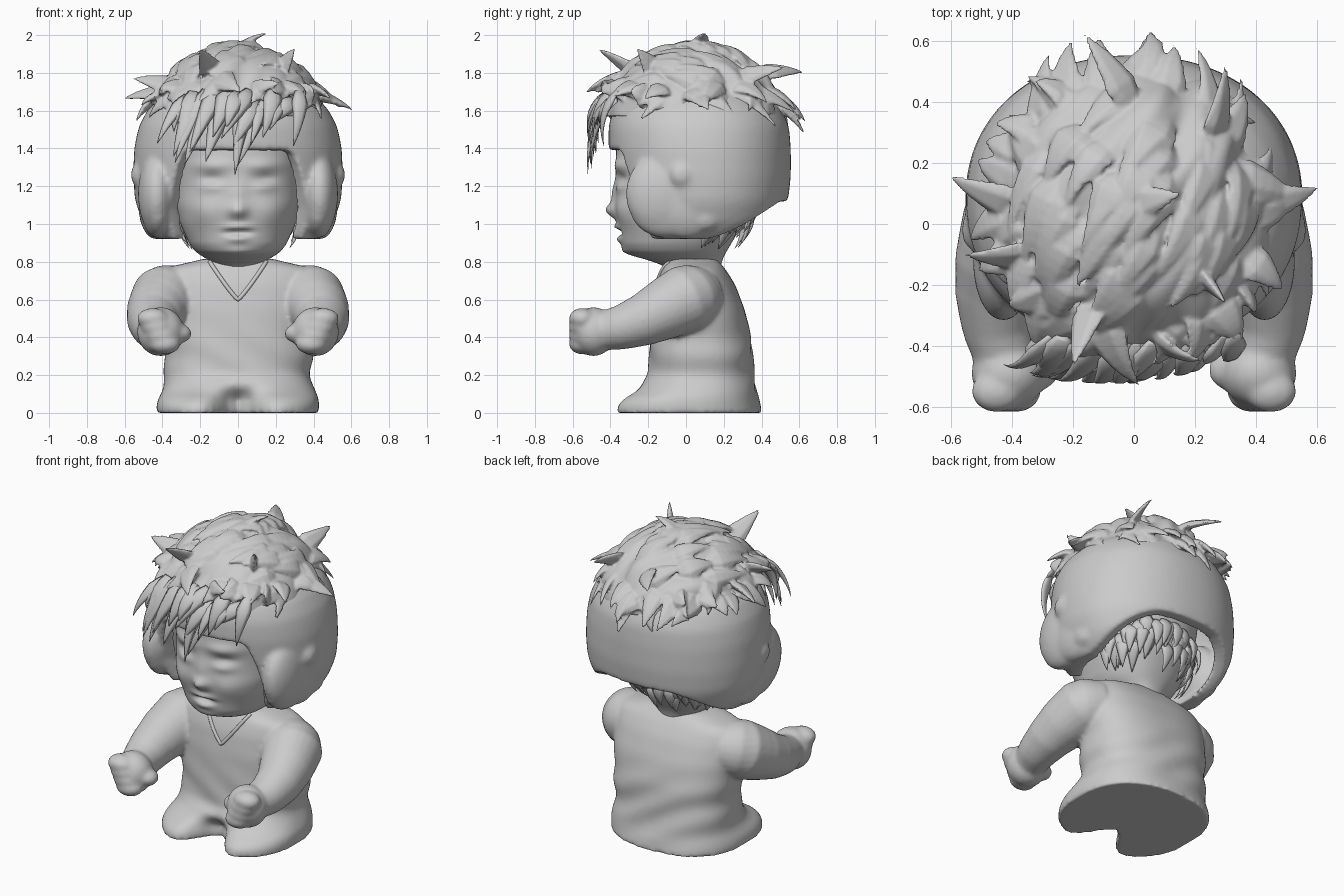
import bpy, bmesh, math, random
from mathutils import Vector, noise

random.seed(23)
cube = bpy.data.objects.get("Cube")
if cube:
    bpy.data.objects.remove(cube, do_unlink=True)

clay = bpy.data.materials.new("light_grey")
clay.use_nodes = True
GREY = (0.6, 0.6, 0.6, 1)
clay.diffuse_color = GREY
clay.node_tree.nodes["Principled BSDF"].inputs["Base Color"].default_value = GREY


# ---------- helpers ----------
def add_grid(bm, point, cols, rows, hollow=False):
    """Tube of quads from point(u, v), capped, or joined end to end if hollow."""
    rings = [[bm.verts.new(point(j / cols, k / rows)) for j in range(cols)]
             for k in range(rows + 1)]
    pairs = list(zip(rings, rings[1:]))
    if hollow:
        pairs.append((rings[-1], rings[0]))
    else:
        bm.faces.new(rings[0][::-1])
        bm.faces.new(rings[-1])
    for low, high in pairs:
        for j in range(cols):
            n = (j + 1) % cols
            bm.faces.new((low[j], low[n], high[n], high[j]))


def finish(name, bm):
    bmesh.ops.recalc_face_normals(bm, faces=bm.faces)
    mesh = bpy.data.meshes.new(name)
    bm.to_mesh(mesh)
    bm.free()
    mesh.materials.append(clay)
    mesh.shade_smooth()
    obj = bpy.data.objects.new(name, mesh)
    bpy.context.collection.objects.link(obj)
    return obj


def blend(obj, voxel, passes):
    """Fuse overlapping pieces into one soft skin."""
    remesh = obj.modifiers.new("fuse", "REMESH")
    remesh.mode, remesh.voxel_size, remesh.use_smooth_shade = "VOXEL", voxel, True
    soften = obj.modifiers.new("soften", "SMOOTH")
    soften.factor, soften.iterations = .5, passes


def linear(rows, z):
    z = min(max(z, rows[0][0]), rows[-1][0])
    for a, b in zip(rows, rows[1:]):
        if z <= b[0]:
            t = (z - a[0]) / (b[0] - a[0])
            return [p + (q - p) * t for p, q in zip(a[1:], b[1:])]


def section(rows, z, h=0.02):
    """Softened half width, front y and back y at a height."""
    return [sum(s) / 3 for s in zip(*(linear(rows, z + d) for d in (-h, 0, h)))]


def oval(sec, z, angle, power=2):
    """Point on a superellipse; angle zero is the front."""
    rx, front, back = sec
    s, c = math.sin(angle), math.cos(angle)
    x = rx * math.copysign(abs(s) ** (2 / power), s)
    y = (front + back) / 2 - (back - front) / 2 * math.copysign(abs(c) ** (2 / power), c)
    return Vector((x, y, z))


def bump(d, w):
    return math.exp(-(d / w) ** 2)


def smooth(a, b, x):
    t = min(max((x - a) / (b - a), 0), 1)
    return t * t * (3 - 2 * t)


def ball(bm, centre, radii):
    made = bmesh.ops.create_uvsphere(bm, u_segments=24, v_segments=16, radius=1)["verts"]
    bmesh.ops.scale(bm, vec=radii, verts=made)
    bmesh.ops.translate(bm, vec=centre, verts=made)


def tube(bm, path):
    """Round limb through (x, y, z, radius) stations."""
    def point(u, v):
        i = min(int(v * (len(path) - 1)), len(path) - 2)
        t = v * (len(path) - 1) - i
        a, b = Vector(path[i]), Vector(path[i + 1])
        p = a.lerp(b, t)
        along = (Vector(path[min(i + 2, len(path) - 1)][:3]) - Vector(path[max(i - 1, 0)][:3])).normalized()
        side = along.cross(Vector((0, 0, 1))).normalized()
        up = side.cross(along)
        ang = u * math.tau
        return p.xyz + (side * math.cos(ang) + up * math.sin(ang)) * p.w
    add_grid(bm, point, 24, 24)


def lock(bm, root, tip, width, out, lift=0.05):
    """Flattened curved hair lock with a slim root and a sharp tip."""
    root, tip, out = Vector(root), Vector(tip), Vector(out).normalized()
    mid = (root + tip) / 2 + out * lift
    side = (tip - root).cross(out).normalized()
    flat = side.cross(tip - root).normalized()

    def point(u, v):
        p = root.lerp(mid, v).lerp(mid.lerp(tip, v), v)
        w = width * min(1, .4 + 2.4 * v) * (1 - v) ** .9 * 1.3 + .002
        ang = u * math.tau
        return p + side * math.cos(ang) * w + flat * math.sin(ang) * w * .4
    add_grid(bm, point, 6, 8)


# ---------- body: torso, sleeves, forearms and fists blended together ----------
TORSO = [(0, .43, -.41, .4), (.06, .43, -.4, .39), (.13, .4, -.26, .37), (.2, .385, -.2, .36),
         (.4, .4, -.19, .345), (.55, .42, -.18, .31), (.68, .42, -.16, .26), (.76, .41, -.13, .21),
         (.795, .3, -.11, .18), (.815, .13, -.09, .16)]
ARM = [(.22, .07, .61, .1), (.33, .05, .62, .165), (.39, 0, .605, .18), (.425, -.1, .555, .165),
       (.45, -.22, .495, .14), (.45, -.33, .455, .12), (.425, -.43, .435, .105), (.4, -.5, .43, .09)]


def torso_point(u, v):
    z = v * .815
    p = oval(section(TORSO, z), z, u * math.tau, 2.4)
    if p.y < 0:  # gap between the two lap lobes
        p.y += .24 * bump(p.x, .12) * (1 - smooth(.06, .17, z)) * -p.y / .4
    fold = math.sin(30 * z + 9 * p.x + 2 * math.sin(6 * p.x)) * bump(z - .25, .2)
    k = 1 + .02 * fold
    return Vector((p.x * k, p.y * k, z))


bm = bmesh.new()
add_grid(bm, torso_point, 72, 60)
for side in (-1, 1):
    tube(bm, [(side * x, y, z, r) for x, y, z, r in ARM])
    ball(bm, (side * .41, -.49, .43), (.125, .115, .13))
    for i in range(4):
        ball(bm, (side * (.45 - .02 * i), -.55, .5 - .045 * i), (.085, .07, .055))
    ball(bm, (side * .31, -.48, .42), (.065, .065, .05))
blend(finish("shirt_arms_and_fists", bm), .012, 8)

# ---------- V-shaped collar ----------
curve = bpy.data.curves.new("collar", "CURVE")
curve.dimensions, curve.bevel_depth, curve.bevel_resolution = "3D", .011, 2
spline = curve.splines.new("POLY")
spline.points.add(32)
for i, pt in enumerate(spline.points):
    s = i / 16 - 1
    z = .6 + .2 * abs(s) ** 1.15
    x = .15 * s
    rx, front, back = section(TORSO, z)
    y = (front + back) / 2 - (back - front) / 2 * (1 - abs(x / rx) ** 2.4) ** (1 / 2.4)
    pt.co = (x, y, z, 1)
curve.materials.append(clay)
bpy.context.collection.objects.link(bpy.data.objects.new("collar", curve))

# ---------- head with sculpted face ----------
HEAD = [(.72, .12, -.08, .17), (.8, .13, -.14, .19), (.83, .2, -.3, .2), (.88, .25, -.34, .23),
        (1, .305, -.36, .3), (1.1, .33, -.375, .34), (1.2, .335, -.37, .37), (1.4, .35, -.37, .4),
        (1.55, .34, -.33, .4), (1.68, .2, -.2, .25)]
FEATURES = [(0, 1.07, .045, .04, .05), (0, 1.16, .04, .07, .02), (.14, 1.24, .06, .03, -.018),
            (.14, 1.195, .06, .03, .014), (.18, 1.06, .09, .07, .02), (0, .985, .06, .018, .022),
            (0, .955, .06, .014, -.035), (0, .92, .05, .02, .02), (0, .85, .07, .03, .015),
            (.14, 1.31, .1, .035, .02)]


def head_point(u, v):
    z = .72 + .96 * v
    p = oval(section(HEAD, z), z, u * math.tau, 2.25)
    if p.y < 0:
        for fx, fz, wx, wz, push in FEATURES:
            p.y -= push * bump(abs(p.x) - fx, wx) * bump(z - fz, wz)
    return p


bm = bmesh.new()
add_grid(bm, head_point, 96, 80)
finish("head", bm)

# ---------- open-faced helmet with padded ear flaps ----------
HELMET = [(.9, .42, -.3, .42), (1, .5, -.34, .5), (1.12, .545, -.36, .54), (1.25, .555, -.39, .555),
          (1.4, .55, -.41, .555), (1.52, .525, -.41, .545), (1.62, .47, -.38, .5), (1.7, .38, -.3, .42),
          (1.78, .2, -.12, .22), (1.8, .13, -.05, .15)]


def helmet_point(u, v):
    """Outer skin rises from the rim for v below a half, inner skin returns."""
    deg = abs((u * 360 + 180) % 360 - 180)
    rim = 1.39 - .47 * smooth(28, 50, deg) + .2 * smooth(92, 165, deg)
    inset = .08 * (v > .5)
    z = rim + (1.8 - rim) * (1 - abs(2 * v - 1))
    rx, front, back = section(HELMET, z)
    return oval((rx - inset, front + inset, back - inset), z - inset * smooth(1.5, 1.75, z),
                u * math.tau, 2.15)


bm = bmesh.new()
add_grid(bm, helmet_point, 96, 41, hollow=True)
for side in (-1, 1):
    ball(bm, (side * .43, -.12, 1.16), (.1, .2, .22))
    ball(bm, (side * .425, -.1, 1.09), (.09, .2, .165))
    ball(bm, (side * .44, .0, 1.12), (.09, .2, .2))
    ball(bm, (side * .52, -.02, 1.26), (.047, .07, .07))
    ball(bm, (side * .465, .1, 1.03), (.055, .08, .07))
blend(finish("helmet", bm), .014, 9)

# ---------- hair mass with crown locks and outward tips ----------
CENTRE, SIZE = Vector((0, .04, 1.53)), Vector((.45, .49, .41))
FLOW = Vector((-.5, -.85, 0)).normalized()
ACROSS = Vector((FLOW.y, -FLOW.x, 0))


def scalp(turn, rise, scale=1):
    """Direction and surface point; turn zero is the front."""
    d = Vector((math.sin(turn) * math.cos(rise), -math.cos(turn) * math.cos(rise), math.sin(rise)))
    return d, CENTRE + d * SIZE * scale


def onto_scalp(p, scale):
    q = p - CENTRE
    q = Vector((q.x / SIZE.x, q.y / SIZE.y, q.z / SIZE.z)).normalized()
    return CENTRE + q * SIZE * scale


def cap_point(u, v):
    d, p = scalp(u * math.tau, .1 + 1.46 * v)
    ridge = noise.noise(Vector((p.dot(ACROSS) * 12, p.dot(FLOW) * 3, p.z * 4)))
    return p + d * .045 * ridge


bm = bmesh.new()
add_grid(bm, cap_point, 120, 48)
for i in range(45):  # combed locks lying on the crown
    d, root = scalp(random.uniform(0, math.tau), random.uniform(.45, 1.5), .95)
    run = (FLOW - d * FLOW.dot(d)).normalized() * random.uniform(.25, .4)
    lock(bm, root, onto_scalp(root + run, random.uniform(.98, 1.07)), random.uniform(.05, .085), d, .07)
for i in range(44):  # ragged ring
    turn = math.tau * (i + random.random()) / 44
    back = (1 - math.cos(turn)) / 2
    d, root = scalp(turn, random.uniform(.35, .7), .9)
    tip = scalp(turn + random.uniform(-.45, .45), random.uniform(.1, .45) - .28 * back,
                random.uniform(1.06, 1.24))[1]
    lock(bm, root, tip, random.uniform(.05, .085), d, .06)
for root, tip in [((.38, .05, 1.69), (.61, .12, 1.6)), ((-.36, .05, 1.7), (-.61, .16, 1.66)),
                  ((.0, .38, 1.8), (-.17, .63, 1.8)), ((.25, .25, 1.76), (.3, .53, 1.83)),
                  ((-.02, .06, 1.9), (.16, .1, 2.01)), ((-.13, -.24, 1.78), (-.2, -.47, 1.93)),
                  ((.2, -.14, 1.78), (.3, -.26, 1.93)), ((-.32, -.1, 1.72), (-.56, -.1, 1.77)),
                  ((.05, .45, 1.66), (.05, .63, 1.47)), ((.36, -.1, 1.72), (.49, -.22, 1.66)),
                  ((-.3, .3, 1.7), (-.46, .33, 1.66)), ((-.2, .4, 1.7), (-.33, .47, 1.7))]:
    lock(bm, root, tip, .065, Vector(root) - CENTRE, .04)
blend(finish("hair_mass", bm), .0085, 2)

# ---------- swept fringe ----------
bm = bmesh.new()
for i in range(20):
    x = -.3 + .033 * i
    root = (x, -.39 + .25 * x * x, 1.69 + random.uniform(-.05, .04))
    tip = (x - random.uniform(.03, .18), -.52 + .8 * x * x, 1.66 - random.uniform(.14, .4))
    lock(bm, root, tip, random.uniform(.035, .06), (x, -1, .2), .08)
finish("fringe", bm)

# ---------- layered nape hair under the helmet ----------
bm = bmesh.new()
for i in range(40):
    turn = math.pi * (.6 + .8 * i / 39)
    z = random.uniform(1.03, 1.2)
    out = Vector((math.sin(turn), -math.cos(turn), 0))
    root, tip = (oval(section(HEAD, h), h, turn, 2.25) for h in (z, z - .17))
    lock(bm, root, tip + out * random.uniform(0, .06), .045, out, .05)
finish("nape_hair", bm)
